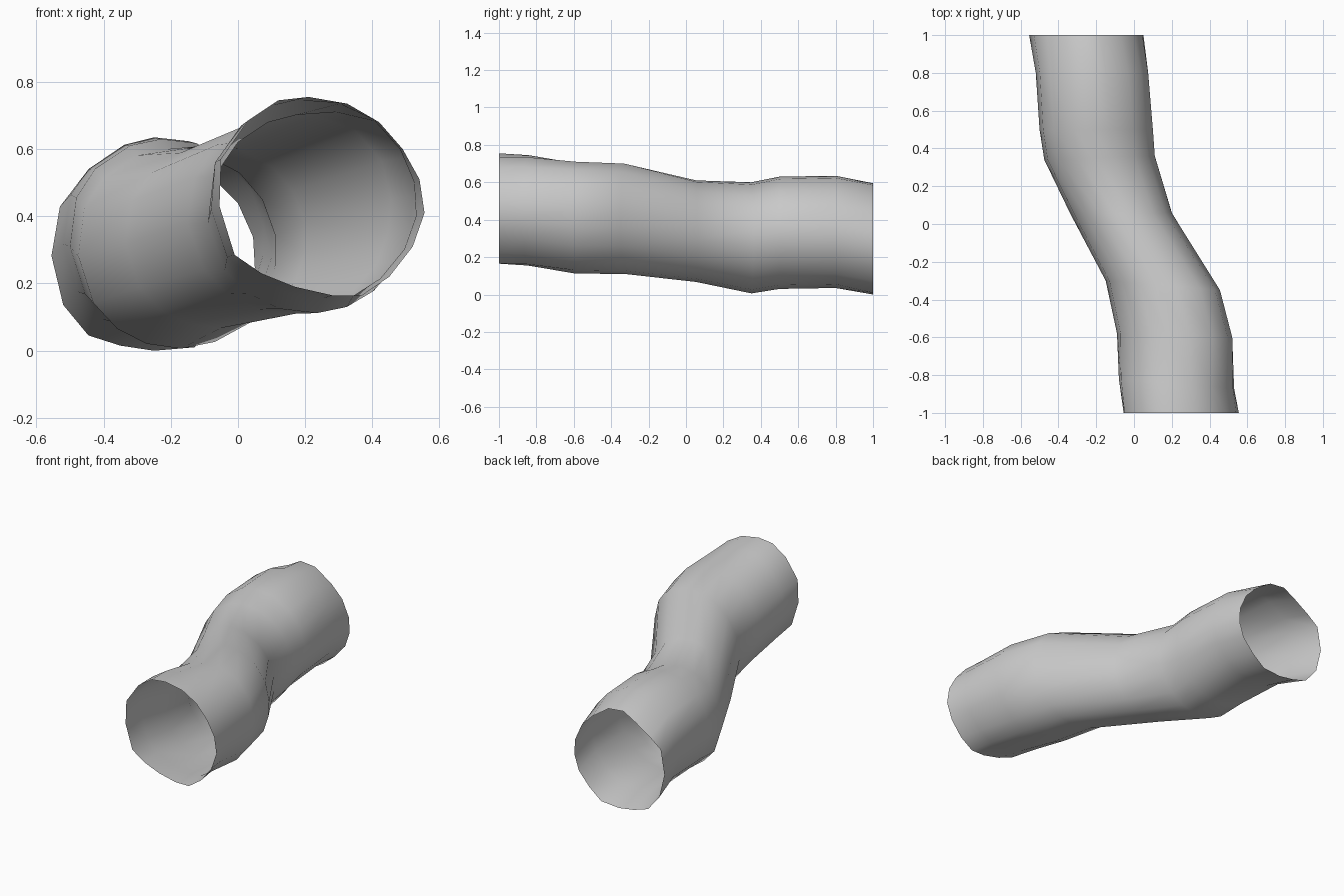
import bpy, bmesh, math

if "Cube" in bpy.data.objects:
    bpy.data.objects.remove(bpy.data.objects["Cube"])

# Cross-sections (x, z) of the two open ends, matching point for point
FRONT = [(.555, .41), (.54, .51), (.49, .60), (.42, .68), (.325, .735), (.21, .755),
         (.12, .745), (.03, .685), (-.05, .57), (-.055, .43), (-.01, .285), (.07, .23),
         (.17, .19), (.28, .165), (.37, .165), (.45, .22), (.52, .31)]
BACK = [(.05, .25), (.045, .34), (0, .44), (-.07, .51), (-.18, .585), (-.28, .595),
        (-.36, .55), (-.46, .485), (-.53, .43), (-.555, .285), (-.52, .14), (-.445, .05),
        (-.35, .02), (-.25, .005), (-.13, .015), (-.05, .08), (.02, .16)]

# Rings: y at left, y at right, x min, x max, z min, z max, roundness,
# bulge at upper right, bulge at upper left
RINGS = [(-1, -1, -.055, .555, .165, .755, 0, 0, 0),
         (-.82, -.87, -.08, .53, .155, .745, .4, .03, 0),
         (-.58, -.60, -.09, .52, .112, .71, .9, .12, 0),
         (-.30, -.35, -.15, .455, .11, .70, .9, .09, 0),
         (.05, .06, -.335, .20, .067, .61, .8, 0, 0),
         (.34, .36, -.475, .11, .006, .60, .9, 0, .04),
         (.50, .50, -.50, .10, .03, .63, .9, 0, .04),
         (.80, .80, -.52, .075, .035, .635, .8, 0, .03),
         (1, 1, -.555, .05, 0, .595, 0, 0, 0)]


def normalised(points):
    """Scale a profile to the square from -1 to 1."""
    xs, zs = zip(*points)
    return [(2 * (x - min(xs)) / (max(xs) - min(xs)) - 1,
             2 * (z - min(zs)) / (max(zs) - min(zs)) - 1) for x, z in points]


def rounded(p, w, right, left):
    """Push a point towards the unit circle by weight w, then add the bulges."""
    k = 1 - w + w / math.hypot(*p)
    angle = math.atan2(p[1], p[0])
    for amount, middle in ((right, math.radians(45)), (left, math.radians(130))):
        k *= 1 + amount * max(0, math.cos(2 * (angle - middle))) * (p[1] > 0)
    return p[0] * k, p[1] * k


# Bent tube: blend the end profiles into each ring and bridge the rings
front, back = normalised(FRONT), normalised(BACK)
bm = bmesh.new()
loops = []
for yl, yr, x0, x1, z0, z1, w, right, left in RINGS:
    t = ((yl + yr) / 2 + 1) / 2
    shape = normalised([rounded((a[0] + (b[0] - a[0]) * t, a[1] + (b[1] - a[1]) * t),
                                w, right, left) for a, b in zip(front, back)])
    ring = []
    for u, v in shape:
        u, v = (u + 1) / 2, (v + 1) / 2
        ring.append(bm.verts.new((x0 + (x1 - x0) * u, yl + (yr - yl) * u, z0 + (z1 - z0) * v)))
    loops.append(ring)

n = len(FRONT)
for a, b in zip(loops, loops[1:]):
    for i in range(n):
        j = (i + 1) % n
        bm.faces.new((a[i], b[i], b[j], a[j]))
bmesh.ops.recalc_face_normals(bm, faces=bm.faces)
# Point the normals out of the tube
f = max(bm.faces, key=lambda q: q.calc_center_median().z)
if f.normal.z < 0:
    bmesh.ops.reverse_faces(bm, faces=bm.faces)
for f in bm.faces:
    f.smooth = True

mesh = bpy.data.meshes.new("bent_tube")
bm.to_mesh(mesh)
bm.free()
tube = bpy.data.objects.new("bent_tube", mesh)
bpy.context.collection.objects.link(tube)
